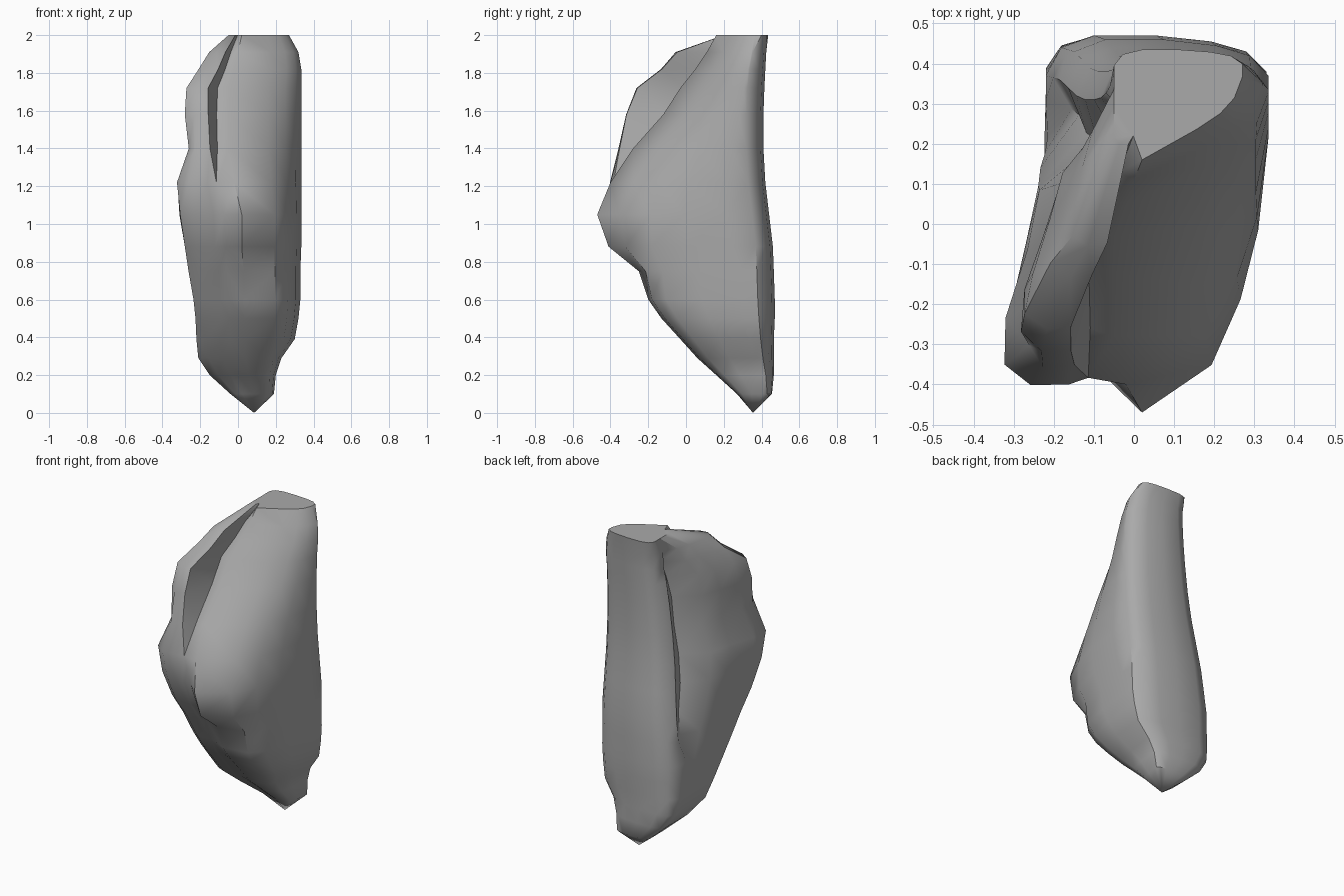
import bpy
import bmesh
import random

random.seed(4)
cube = bpy.data.objects.get("Cube")
if cube:
    bpy.data.objects.remove(cube)

stone = bpy.data.materials.new("grey_stone")
stone.use_nodes = True
grey = (0.4, 0.4, 0.4, 1)
stone.diffuse_color = grey
stone.node_tree.nodes["Principled BSDF"].inputs["Base Color"].default_value = grey

# Height, left edge, right edge, nose x, nose y, side lobe front y, back y
LEVELS = [
    (0.10, -.04, .19, .08, .27, .29, .455),
    (0.20, -.15, .20, .06, .16, .18, .465),
    (0.29, -.21, .23, .04, .06, .08, .465),
    (0.39, -.22, .30, .04, -.03, .0, .465),
    (0.50, -.225, .32, .04, -.13, -.09, .47),
    (0.60, -.24, .33, .03, -.20, -.16, .47),
    (0.75, -.265, .33, .03, -.25, -.23, .465),
    (0.88, -.285, .335, .02, -.41, -.32, .46),
    (1.05, -.32, .335, .02, -.47, -.39, .44),
    (1.22, -.335, .335, -.02, -.40, -.41, .42),
    (1.40, -.275, .335, -.05, -.28, -.36, .41),
    (1.58, -.295, .335, -.05, -.12, -.32, .41),
    (1.72, -.275, .335, -.05, -.03, -.27, .415),
    (1.82, -.21, .335, -.02, .05, -.14, .42),
    (1.91, -.155, .32, .0, .11, -.06, .425),
    (2.00, -.05, .27, .02, .16, .20, .435),
]


def mix(a, b, t):
    return a + (b - a) * t


def ramp(z, start, end):
    return min(1, max(0, (z - start) / (end - start)))


def section(z, xl, xr, xn, yn, yl, yb):
    """Horizontal outline: nose, flat flank, round back, broken side lobe."""
    high, low = ramp(z, 1.1, 2), ramp(z, .95, .7)
    s = min(1, (yb - yl) / .6)
    # The rear left corner leans inward toward the top
    xb = max(xl, mix(-.22, -.06, ramp(z, .6, 1.9)))
    xw = mix(xl, xn, .52)
    pts = [(xn, yn)]
    # Flank: blunt near the foot, pointed at the nose, sloping at the top
    for fx, blunt, nose, slope in ((.55, .03, .13, .28), (.78, .14, .31, .42),
                                   (.92, .42, .5, .56), (1, .75, .75, .75)):
        depth = mix(mix(nose, blunt, low), slope, high)
        pts.append((mix(xn, xr, fx), mix(yn, yb, depth)))
    for fx, inset in ((1, .09), (.91, .04), (.75, .015), (.5, 0), (.22, 0), (.07, .03), (0, .1)):
        pts.append((mix(xb, xr, fx), yb - inset * s))
    # Weathered side with a shallow groove and a projecting lobe
    groove = .045 if .7 < z < 1.9 else 0
    rough = .015 if .5 < z < 1.95 else 0
    side = [(xb + groove, mix(yb, yl, .26)),
            (mix(xb, xl, .5), mix(yb, yl, .42)),
            (mix(xb, xl, .78) + groove * .3, mix(yb, yl, .6)),
            (mix(xb, xl, .95), mix(yb, yl, .8)),
            (xl, mix(yb, yl, .94)),
            (mix(xl, xw, .4), yl),
            (xw, yl),
            (mix(xw, xn, .35), max(yl, yn) + .02 * high)]
    pts += [(x + random.uniform(0, rough), y + random.uniform(0, rough)) for x, y in side]
    return [(x, y, z) for x, y in pts]


# Loft the outlines, with a pointed foot and a flat broken top
bm = bmesh.new()
rings = [[bm.verts.new(p) for p in section(*row)] for row in LEVELS]
tip = bm.verts.new((.085, .355, 0))
count = len(rings[0])
for i in range(count):
    j = (i + 1) % count
    bm.faces.new((tip, rings[0][j], rings[0][i]))
    for lower, upper in zip(rings, rings[1:]):
        bm.faces.new((lower[i], lower[j], upper[j], upper[i]))
bm.faces.new(rings[-1])
bmesh.ops.triangulate(bm, faces=bm.faces[:])
bmesh.ops.recalc_face_normals(bm, faces=bm.faces[:])
mesh = bpy.data.meshes.new("rock")
bm.to_mesh(mesh)
bm.free()
mesh.materials.append(stone)

rock = bpy.data.objects.new("rock", mesh)
bpy.context.collection.objects.link(rock)
bpy.ops.object.select_all(action="DESELECT")
rock.select_set(True)
bpy.context.view_layer.objects.active = rock
bpy.ops.object.shade_smooth_by_angle(angle=.75)
